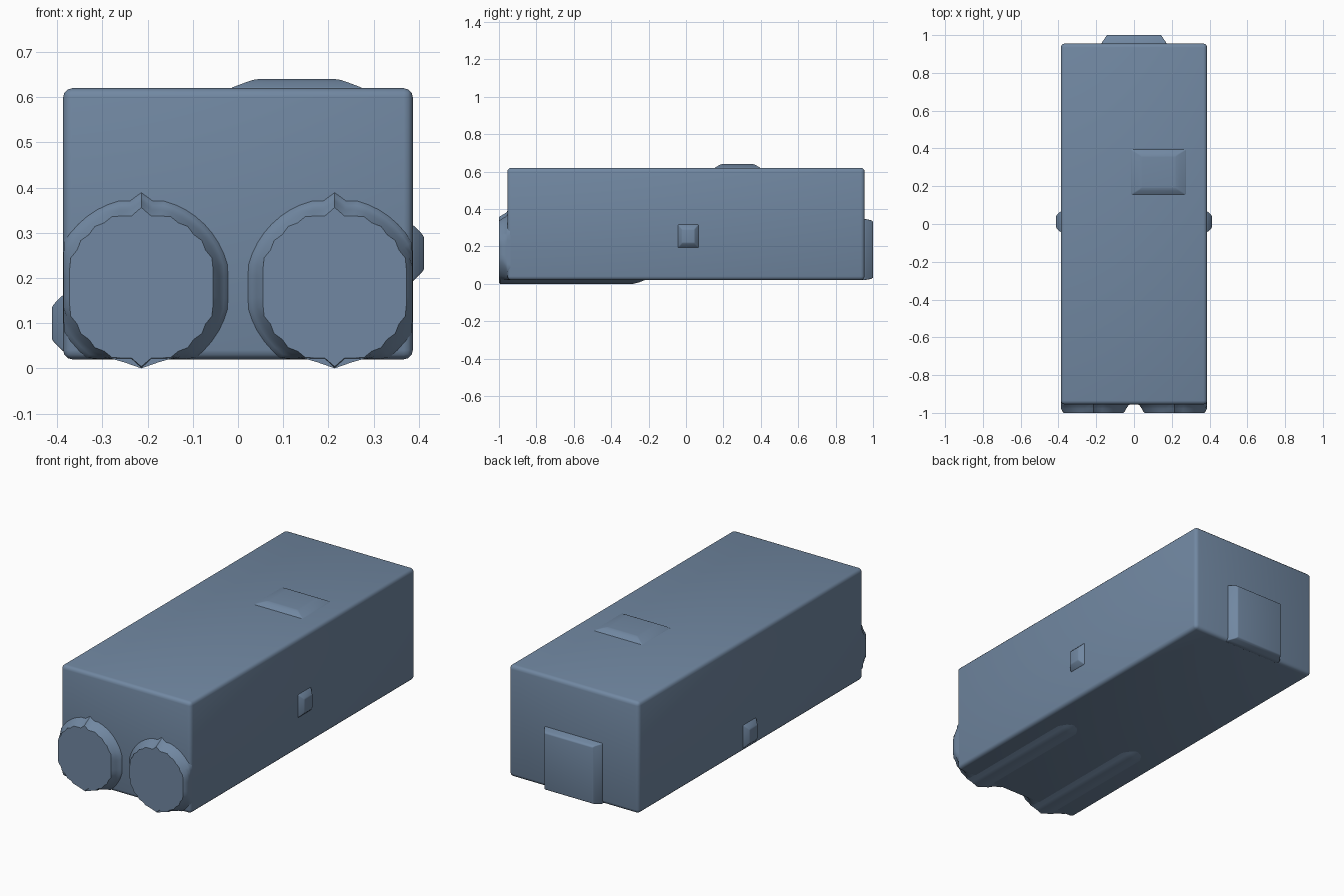
import bpy, bmesh, math
from mathutils import Vector

cube = bpy.data.objects.get("Cube")
if cube:
    bpy.data.objects.remove(cube, do_unlink=True)

paint = bpy.data.materials.new("slate blue")
paint.use_nodes = True
colour = (0.165, 0.245, 0.36, 1)
paint.diffuse_color = colour
paint.node_tree.nodes["Principled BSDF"].inputs["Base Color"].default_value = colour


def loft(name, rings, bevel=0, segments=3, angle=40):
    """Join rings of equal length into a capped solid."""
    bm = bmesh.new()
    loops = [[bm.verts.new(p) for p in ring] for ring in rings]
    n = len(loops[0])
    for a, b in zip(loops, loops[1:]):
        for i in range(n):
            j = (i + 1) % n
            bm.faces.new((a[i], a[j], b[j], b[i]))
    bm.faces.new(loops[0])
    bm.faces.new(loops[-1])
    bmesh.ops.recalc_face_normals(bm, faces=bm.faces)
    if bevel:
        bmesh.ops.bevel(bm, geom=bm.edges[:], offset=bevel, segments=segments,
                        profile=0.5, affect='EDGES')
    mesh = bpy.data.meshes.new(name)
    bm.to_mesh(mesh)
    bm.free()
    mesh.materials.append(paint)
    ob = bpy.data.objects.new(name, mesh)
    bpy.context.collection.objects.link(ob)
    bpy.ops.object.select_all(action='DESELECT')
    ob.select_set(True)
    bpy.context.view_layer.objects.active = ob
    bpy.ops.object.shade_smooth_by_angle(angle=math.radians(angle))
    return ob


def pad(name, centre, u, v, normal, layers):
    """Raised pad: each layer is (half u, half v, height)."""
    c, u, v, n = (Vector(t) for t in (centre, u, v, normal))
    corners = ((-1, -1), (1, -1), (1, 1), (-1, 1))
    rings = [[c + u * (a * s) + v * (b * t) + n * h for s, t in corners]
             for a, b, h in layers]
    return loft(name, rings, bevel=0.004, segments=2, angle=50)


X, Y, Z = (1, 0, 0), (0, 1, 0), (0, 0, 1)

# Main body with rounded edges
loft("body", [[(x * 0.387, y * 0.955, z) for x, y in
               ((-1, -1), (1, -1), (1, 1), (-1, 1))] for z in (0.02, 0.62)],
     bevel=0.02)


# Paired front caps with a flared root and ragged rim
def cap_ring(cx, y, radius, jag):
    points = []
    steps = 48
    for i in range(steps):
        a = 2 * math.pi * i / steps
        r = radius + (jag if i % 2 else 0)
        x = max(-0.159 - (radius - 0.164), min(0.159 + (radius - 0.164), r * math.cos(a)))
        z = max(-0.157 - (radius - 0.164), min(0.157 + (radius - 0.164), r * math.sin(a)))
        if i % (steps // 2) == steps // 4:
            z = math.copysign(radius + 0.012, z)
        x = max(-0.386, min(0.386, cx + x))
        low = 0.0 if i == 3 * steps // 4 else 0.021
        points.append((x, y, max(low, 0.18 + z)))
    return points


for side, cx in (("left", 0.214), ("right", -0.214)):
    flare = ((-0.93, 0.205, 0), (-0.955, 0.197, 0), (-0.962, 0.188, 0),
             (-0.978, 0.178, 0), (-0.992, 0.17, 0.001), (-1.0, 0.164, 0.005))
    loft(side + "_front_cap", [cap_ring(cx, *f) for f in flare])

    # Shallow ridge running back under the body
    loft(side + "_underside_ridge",
         [[(cx - w, y, 0.024), (cx - w * 0.5, y, 0.024 - d * 0.45), (cx, y, 0.024 - d),
           (cx + w * 0.5, y, 0.024 - d * 0.45), (cx + w, y, 0.024)]
          for y, w, d in ((-0.995, 0.075, 0.024), (-0.28, 0.075, 0.024),
                          (-0.25, 0.06, 0.016), (-0.215, 0.04, 0.002))])

# Rear plate
pad("rear_plate", (0, 0.955, 0.183), X, Z, Y,
    ((0.172, 0.163, -0.02), (0.172, 0.163, 0.003), (0.15, 0.157, 0.035), (0.143, 0.151, 0.045)))

# Raised panel on the top
pad("top_panel", (0.13, 0.275, 0.62), X, Y, Z,
    ((0.155, 0.125, -0.012), (0.145, 0.12, 0.001), (0.105, 0.095, 0.016), (0.09, 0.083, 0.02)))

# Small side buttons
for name, sign, z in (("left_button", 1, 0.255), ("right_button", -1, 0.1)):
    pad(name, (0.387 * sign, 0.012, z), Y, Z, (sign, 0, 0),
        ((0.058, 0.064, -0.012), (0.055, 0.062, 0.001), (0.04, 0.045, 0.018), (0.033, 0.036, 0.025)))
